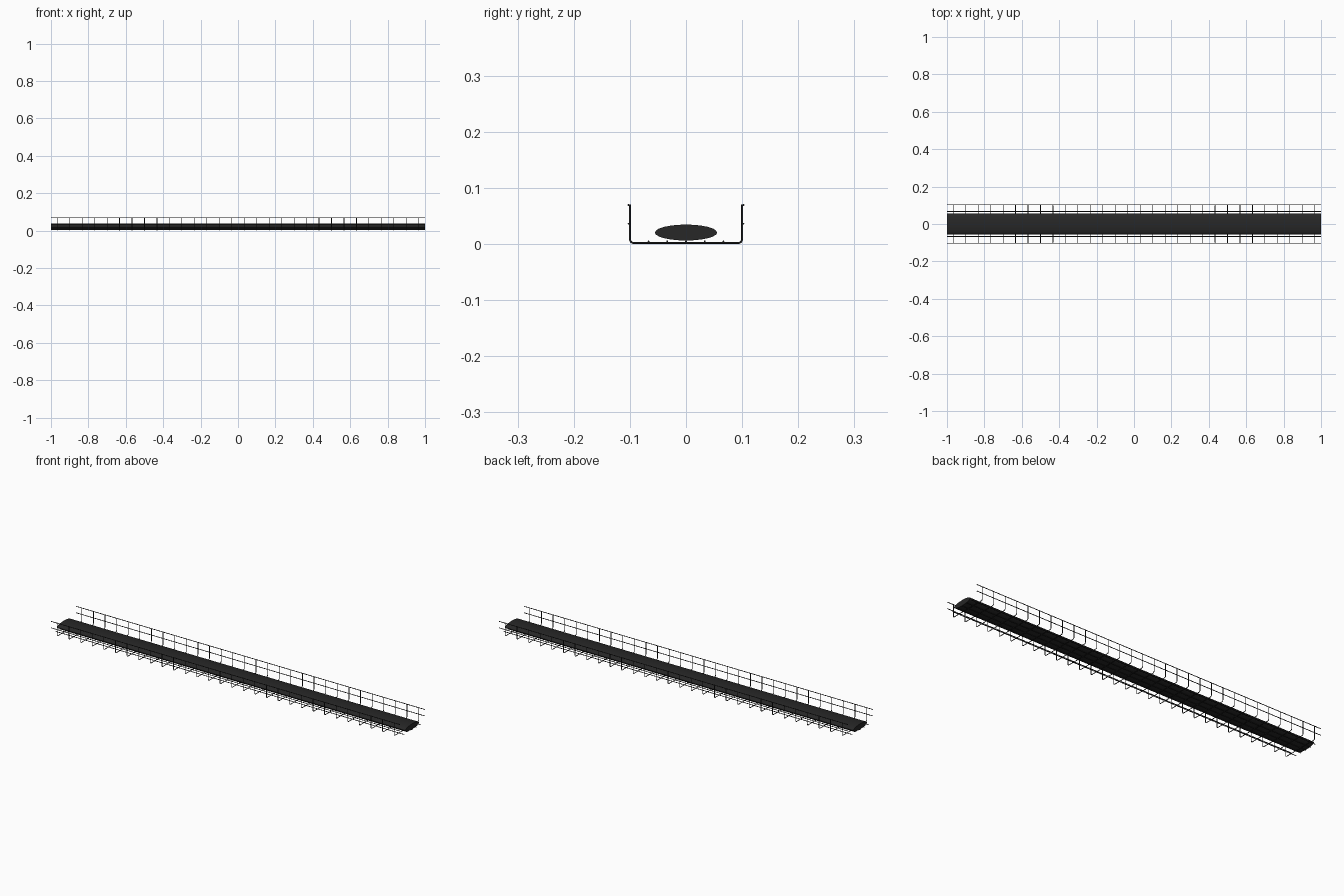
import bpy, bmesh, math

if "Cube" in bpy.data.objects:
    bpy.data.objects.remove(bpy.data.objects["Cube"])

R = 0.0017          # wire radius
STEP = 2 / 30       # spacing of the cross wires
HALF_W, TOP, BEND = 0.1, 0.07, 0.007


def material(name, colour):
    m = bpy.data.materials.new(name)
    m.diffuse_color = (*colour, 1)
    m.use_nodes = True
    m.node_tree.nodes["Principled BSDF"].inputs["Base Color"].default_value = m.diffuse_color
    return m


wire_mat = material("dark_wire", (0.02, 0.02, 0.02))
cable_mat = material("black_cable", (0.02, 0.02, 0.02))


def wires(name, paths):
    """Round wires along several point paths, converted to one mesh."""
    cu = bpy.data.curves.new(name, 'CURVE')
    cu.dimensions = '3D'
    cu.bevel_depth = R
    cu.bevel_resolution = 2
    cu.use_fill_caps = True
    for path in paths:
        s = cu.splines.new('POLY')
        s.points.add(len(path) - 1)
        for p, co in zip(s.points, path):
            p.co = (*co, 1)
    ob = bpy.data.objects.new(name, cu)
    bpy.context.collection.objects.link(ob)
    finish(ob, wire_mat, True)


def finish(ob, mat, convert=False):
    bpy.ops.object.select_all(action='DESELECT')
    ob.select_set(True)
    bpy.context.view_layer.objects.active = ob
    if convert:
        bpy.ops.object.convert(target='MESH')
        ob = bpy.context.object
    ob.data.materials.clear()
    ob.data.materials.append(mat)
    bpy.ops.object.shade_smooth_by_angle(angle=math.radians(50))


# U-shaped cross wires with rounded bends
half = [(HALF_W, TOP)]
for i in range(6):
    a = math.radians(-90 * i / 5)
    half.append((HALF_W - BEND + BEND * math.cos(a), R + BEND + BEND * math.sin(a)))
profile = half + [(-y, z) for y, z in reversed(half)]
wires("cross_wires", [[(-1 + STEP * (k + 0.5), y, z) for y, z in profile]
                      for k in range(30)])

# Long wires: inside the floor, outside the walls
spots = [(i * STEP / 2, R * 2.6) for i in range(-2, 3)]
for side in (-1, 1):
    spots += [(side * (HALF_W + R * 1.4), z) for z in (0.036, 0.0695)]
wires("long_wires", [[(-1, y, z), (1, y, z)] for y, z in spots])

# Flattened cable bundle lying in the tray
bm = bmesh.new()
bmesh.ops.create_cone(bm, cap_ends=True, segments=24, radius1=1, radius2=1, depth=2)
for v in bm.verts:
    x, y, z = v.co
    v.co = (z, y * 0.0555, 0.0203 - x * 0.0142)
bmesh.ops.recalc_face_normals(bm, faces=bm.faces)
me = bpy.data.meshes.new("cable_bundle")
bm.to_mesh(me)
bm.free()
bundle = bpy.data.objects.new("cable_bundle", me)
bpy.context.collection.objects.link(bundle)
finish(bundle, cable_mat)
